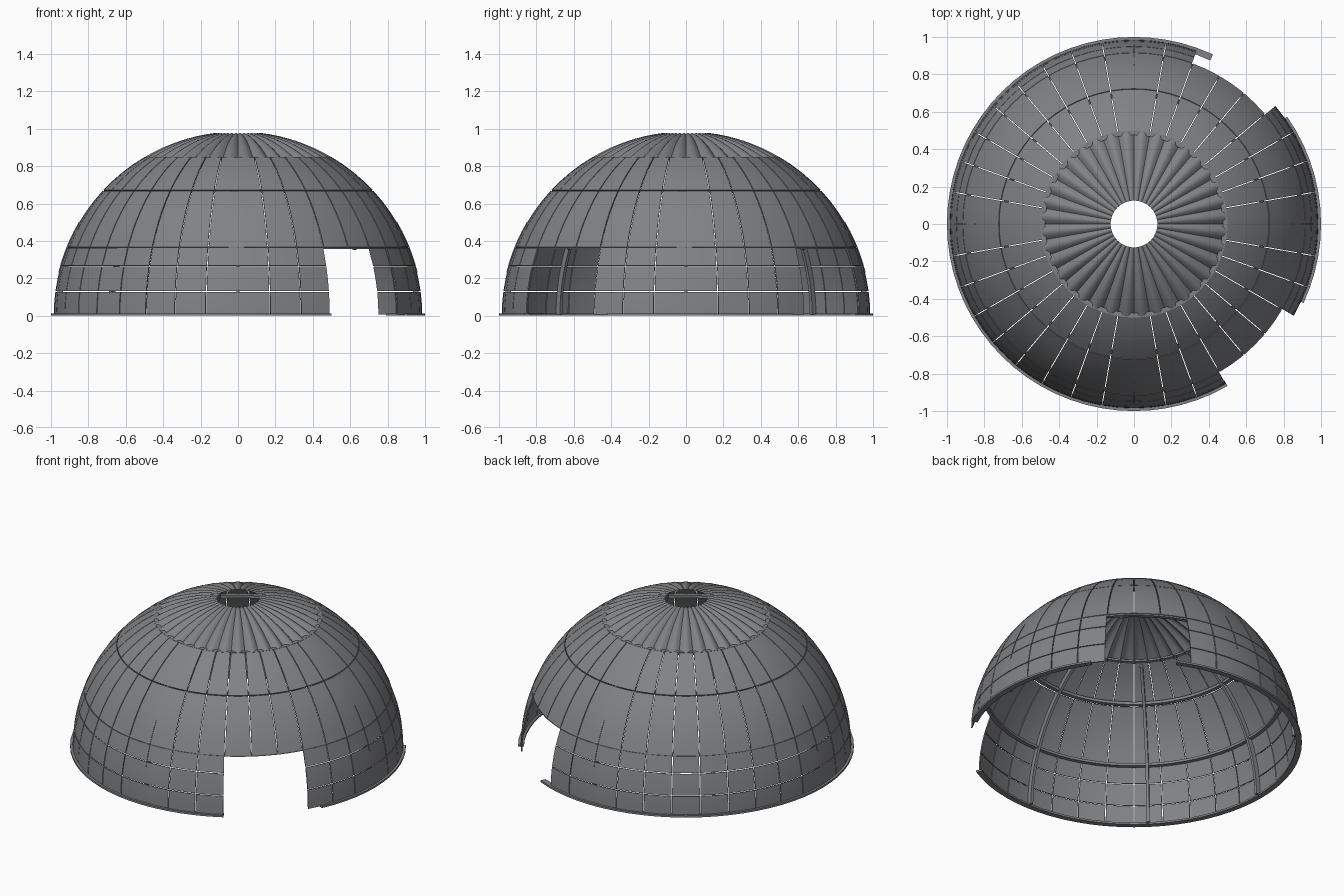
import bpy, bmesh, math
from math import sin, cos, radians, sqrt, asin, degrees

if "Cube" in bpy.data.objects:
    bpy.data.objects.remove(bpy.data.objects["Cube"])

R = 0.985          # dome radius
GAP = 0.0025       # half width of the seams
CAP_Z, DOOR_Z = 0.85, 0.365

grey = bpy.data.materials.new("steel grey")
grey.diffuse_color = (0.22, 0.225, 0.235, 1)
grey.use_nodes = True
grey.node_tree.nodes["Principled BSDF"].inputs["Base Color"].default_value = grey.diffuse_color


def pt(r, az, z):
    return (r * cos(radians(az)), r * sin(radians(az)), z)


def finish(name, bm, angle=30):
    bmesh.ops.recalc_face_normals(bm, faces=bm.faces)
    me = bpy.data.meshes.new(name)
    bm.to_mesh(me)
    bm.free()
    me.materials.append(grey)
    ob = bpy.data.objects.new(name, me)
    bpy.context.collection.objects.link(ob)
    bpy.ops.object.select_all(action='DESELECT')
    ob.select_set(True)
    bpy.context.view_layer.objects.active = ob
    bpy.ops.object.shade_smooth_by_angle(angle=radians(angle))
    return ob


def loft(bm, sections, closed=False, caps=True):
    """Join equal closed cross-sections into a tube."""
    rows = [[bm.verts.new(p) for p in s] for s in sections]
    n = len(rows[0])
    pairs = list(zip(rows, rows[1:])) + ([(rows[-1], rows[0])] if closed else [])
    for a, b in pairs:
        for i in range(n):
            bm.faces.new((a[i], a[(i + 1) % n], b[(i + 1) % n], b[i]))
    if caps and not closed:
        bm.faces.new(rows[0])
        bm.faces.new(rows[-1][::-1])


def slab(bm, az0, az1, e0, e1):
    """One curved wall panel with thickness."""
    na = max(2, round((az1 - az0) / 5))
    ne = max(1, round((e1 - e0) / 4))
    outs = []
    for j in range(ne + 1):
        e = radians(e0 + (e1 - e0) * j / ne)
        r = R * cos(e)
        d = degrees(GAP / r)
        azs = [az0 + d + (az1 - az0 - 2 * d) * i / na for i in range(na + 1)]
        t = 0.007 * cos(e)
        outs.append([pt(r, a, R * sin(e)) for a in azs]
                    + [pt(r - t, a, R * sin(e) - 0.007 * sin(e)) for a in azs[::-1]])
    loft(bm, outs)


# wall panels, leaving two doorways
bm = bmesh.new()
cuts = [a for a in range(-80, 281, 10) if a % 90]
levels = [0.004, 0.13, 0.265, DOOR_Z, 0.67, CAP_Z]
dg = degrees(GAP / R)
for az0, az1 in zip(cuts, cuts[1:]):
    door = -60 <= az0 < -30 or 40 <= az0 < 70
    for z0, z1 in zip(levels, levels[1:]):
        if door and z1 <= DOOR_Z:
            continue
        slab(bm, az0, az1, degrees(asin(z0 / R)) + dg, degrees(asin(z1 / R)) - dg)
finish("wall_panels", bm)

# fluted roof cap with an open eye
bm = bmesh.new()
FL, SUB, NR = 36, 6, 8
rows = []
for j in range(NR + 1):
    r = 0.5 + (0.125 - 0.5) * j / NR
    ring = []
    for k in range(FL * SUB):
        u = (k % SUB) / SUB
        depth = 0.11 * r * (1 - sin(math.pi * u)) * 0.45
        z = sqrt(R * R - r * r)
        ring.append(bm.verts.new(pt(r - depth * r, k * 360 / FL / SUB, z - depth * z)))
    rows.append(ring)
for a, b in zip(rows, rows[1:]):
    n = len(a)
    for i in range(n):
        bm.faces.new((a[i], a[(i + 1) % n], b[(i + 1) % n], b[i]))
finish("fluted_cap", bm, 35)


# horizontal hoops, rectangular in section
def hoop(name, r0, r1, z0, z1, spans=None):
    bm = bmesh.new()
    for a0, a1 in spans or [(0, 360)]:
        full = a1 - a0 == 360
        n = round((a1 - a0) / 5)
        loft(bm, [[pt(r0, a, z0), pt(r1, a, z0), pt(r1, a, z1), pt(r0, a, z1)]
                  for a in (a0 + (a1 - a0) * i / n for i in range(n if full else n + 1))],
             closed=full)
    finish(name, bm)


hoop("base_ring", 0.965, 1.0, 0.0, 0.012, [(-25, 35), (65, 300)])
hoop("door_height_hoop", 0.885, 0.91, 0.357, 0.373)
hoop("upper_hoop", 0.68, 0.707, 0.66, 0.678)
hoop("cap_hoop", 0.475, 0.5, 0.838, 0.85)

# inner ribs, cut short above the doorways
bm = bmesh.new()
for az in range(0, 360, 45):
    e0 = asin(DOOR_Z / R) if az in (45, 315) else 0.005
    e1 = asin(0.84 / R)
    secs = []
    for i in range(17):
        e = e0 + (e1 - e0) * i / 16
        s = []
        for rad, side in ((0.945, -1), (0.974, -1), (0.974, 1), (0.945, 1)):
            x, y, z = pt(rad * cos(e), az, rad * sin(e))
            w = 0.009 * side
            s.append((x - w * sin(radians(az)), y + w * cos(radians(az)), z))
        secs.append(s)
    loft(bm, secs)
finish("inner_ribs", bm)

# thin fins showing through the wide panels
bm = bmesh.new()
for az in range(0, 360, 90):
    secs = []
    for i in range(7):
        z = 0.23 + 0.27 * i / 6
        r = sqrt(R * R - z * z)
        secs.append([pt(r + o, az + s * 0.15, z)
                     for o, s in ((-0.01, -1), (0.003, -1), (0.003, 1), (-0.01, 1))])
    loft(bm, secs)
finish("cardinal_fins", bm)
